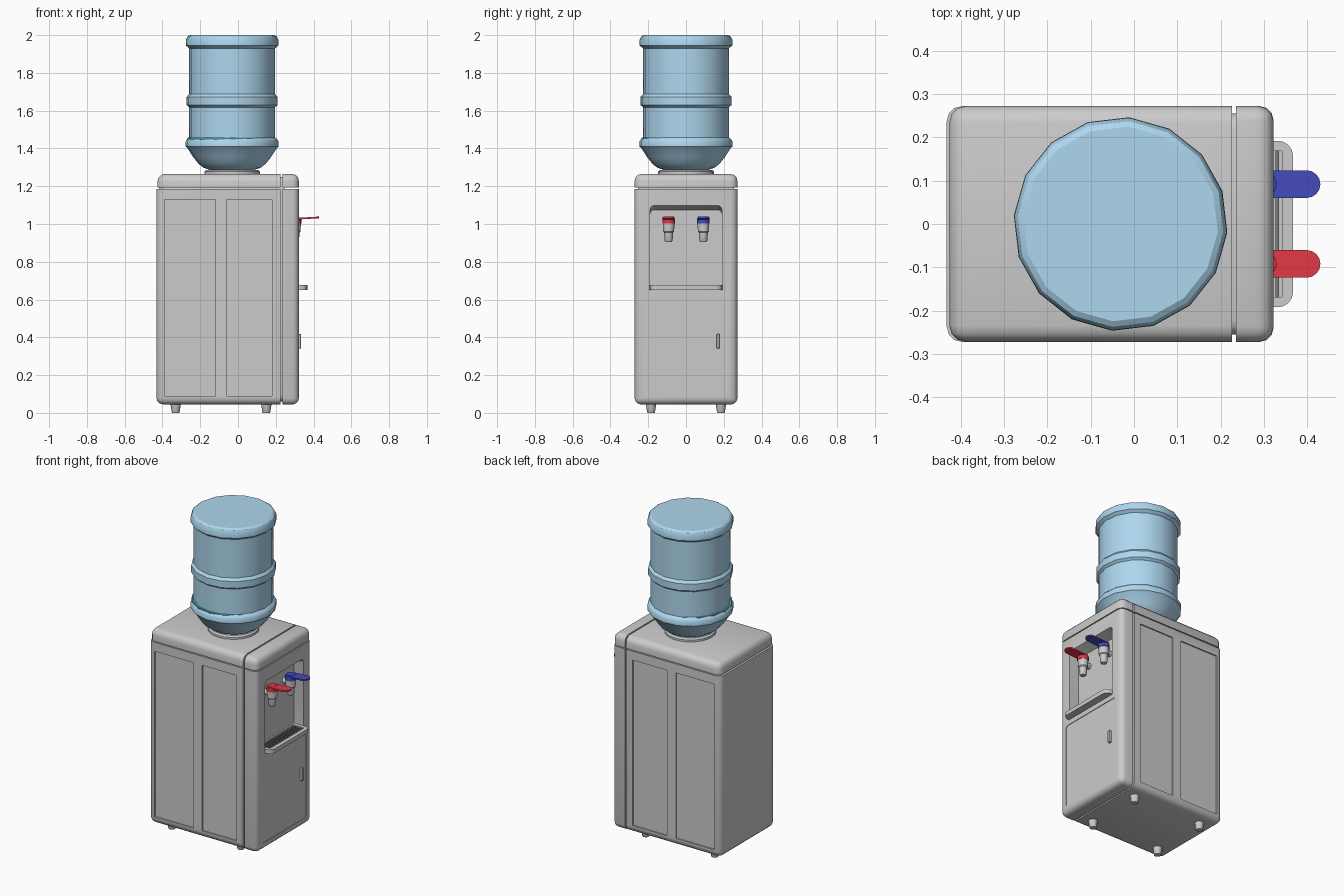
import bpy, bmesh, math
from mathutils import Vector, Matrix

if "Cube" in bpy.data.objects:
    bpy.data.objects.remove(bpy.data.objects["Cube"])


def material(name, rgb):
    m = bpy.data.materials.new(name)
    m.diffuse_color = (*rgb, 1)
    m.use_nodes = True
    m.node_tree.nodes["Principled BSDF"].inputs["Base Color"].default_value = m.diffuse_color
    return m


BLUE_PLASTIC = material("bottle_blue", (0.42, 0.68, 0.86))
WATER = material("water_teal", (0.1, 0.5, 0.5))
RED = material("hot_red", (0.75, 0.04, 0.06))
BLUE = material("cold_blue", (0.06, 0.07, 0.5))
DARK = material("grille_grey", (0.2, 0.2, 0.2))


def finish(name, bm, mat=None):
    bmesh.ops.recalc_face_normals(bm, faces=bm.faces)
    me = bpy.data.meshes.new(name)
    bm.to_mesh(me)
    bm.free()
    ob = bpy.data.objects.new(name, me)
    bpy.context.collection.objects.link(ob)
    if mat:
        me.materials.append(mat)
    return ob


def rbox(name, lo, hi, r=0, sharp="", mat=None, segs=3):
    """Box with rounded edges; edges lying on the 'sharp' sides (e.g. 'x+ z-') stay square."""
    bm = bmesh.new()
    lo, hi = Vector(lo), Vector(hi)
    size, mid = hi - lo, (hi + lo) / 2
    bmesh.ops.create_cube(bm, size=1, matrix=Matrix.Translation(mid) @ Matrix.Diagonal((*size, 1)))
    if r:
        planes = [("xyz".index(s[0]), hi if s[1] == "+" else lo) for s in sharp.split()]
        edges = [e for e in bm.edges if not any(
            all(abs(v.co[a] - p[a]) < 1e-5 for v in e.verts) for a, p in planes)]
        bmesh.ops.bevel(bm, geom=edges, offset=r, segments=segs, profile=0.5, affect='EDGES')
    return finish(name, bm, mat)


def lathe(name, profile, centre, n=16, mat=None, turn=0.0):
    """Revolve (radius, z) points about a vertical axis, capping both ends."""
    bm = bmesh.new()
    rings = [[bm.verts.new((centre[0] + r * math.cos(turn + k * math.tau / n),
                            centre[1] + r * math.sin(turn + k * math.tau / n), z))
              for k in range(n)] for r, z in profile]
    for a, b in zip(rings, rings[1:]):
        for k in range(n):
            bm.faces.new((a[k], a[(k + 1) % n], b[(k + 1) % n], b[k]))
    bm.faces.new(rings[0])
    bm.faces.new(rings[-1])
    return finish(name, bm, mat)


def cut(ob, cutter):
    mod = ob.modifiers.new("cut", 'BOOLEAN')
    mod.operation, mod.object, mod.solver = 'DIFFERENCE', cutter, 'EXACT'
    bpy.context.view_layer.objects.active = ob
    bpy.ops.object.modifier_apply(modifier=mod.name)
    bpy.data.objects.remove(cutter)


# Cabinet: inner core seen in the seams, rear body and rear lid
rbox("cabinet_core", (-0.415, -0.255, 0.06), (0.245, 0.255, 1.25), 0.035, "x+")
body = rbox("cabinet_body", (-0.432, -0.272, 0.045), (0.226, 0.272, 1.186), 0.035, "x+ z+")
rbox("cabinet_lid", (-0.426, -0.272, 1.192), (0.226, 0.272, 1.265), 0.038, "x+ z-")

# Two shallow pressed panels on each side wall
for s in (-1, 1):
    for x0, x1 in ((-0.39, -0.12), (-0.06, 0.18)):
        y = sorted((s * 0.264, s * 0.3))
        cut(body, rbox("panel_cutter", (x0, y[0], 0.09), (x1, y[1], 1.13)))

# Front panel with tap alcove (ceiling slopes up to the front) and door recess
front = rbox("front_panel", (0.235, -0.272, 0.045), (0.322, 0.272, 1.186), 0.032, "x- z+")
rbox("front_cap", (0.235, -0.272, 1.192), (0.322, 0.272, 1.265), 0.036, "x- z-")
alcove = rbox("alcove_cutter", (0.255, -0.19, 0.655), (0.34, 0.19, 1.105), 0.022, "x- x+ z-")
for v in alcove.data.vertices:
    if v.co.x < 0.3 and v.co.z > 0.9:
        v.co.z -= 0.03
cut(front, alcove)
cut(front, rbox("door_cutter", (0.318, -0.22, 0.09), (0.34, 0.22, 0.62), 0.02, "x- x+"))

# Door handle
rbox("door_handle", (0.31, 0.162, 0.34), (0.334, 0.178, 0.418), 0.003, "x-", segs=1)

# Drip tray with sunken grille
tray = rbox("drip_tray", (0.25, -0.192, 0.65), (0.367, 0.192, 0.676), 0.035, "x- z- z+", segs=4)
cut(tray, rbox("tray_cutter", (0.265, -0.168, 0.66), (0.342, 0.168, 0.7)))
for i in range(4):
    x = 0.272 + i * 0.018
    rbox("tray_slat", (x, -0.168, 0.658), (x + 0.009, 0.168, 0.671), mat=DARK)


# Taps: spout, wall stem, coloured cap and lever
def lever(name, y, mat):
    bm = bmesh.new()
    arc = [(0.398 + 0.032 * math.cos(a), y + 0.032 * math.sin(a))
           for a in (math.radians(-90 + 22.5 * k) for k in range(9))]
    outline = [(0.29, y - 0.032)] + arc + [(0.29, y + 0.032)]
    f = bm.faces.new([bm.verts.new((px, py, 1.022 + (px - 0.29) * 0.06)) for px, py in outline])
    top = bmesh.ops.extrude_face_region(bm, geom=[f])["geom"]
    bmesh.ops.translate(bm, vec=(0, 0, 0.009), verts=[v for v in top if isinstance(v, bmesh.types.BMVert)])
    finish(name, bm, mat)


for label, y, mat in (("hot", -0.092, RED), ("cold", 0.092, BLUE)):
    lathe(label + "_tap_spout", [(0.017, 0.905), (0.021, 0.912), (0.024, 0.955), (0.029, 0.96),
                                 (0.031, 1.004)], (0.302, y), 12)
    lathe(label + "_tap_cap", [(0.033, 1.002), (0.033, 1.026), (0.026, 1.034)], (0.302, y), 16, mat)
    lever(label + "_tap_lever", y, mat)
    bm = bmesh.new()
    bmesh.ops.create_cone(bm, cap_ends=True, segments=12, radius1=0.018, radius2=0.018, depth=0.06,
                          matrix=Matrix.Translation((0.278, y, 0.982)) @ Matrix.Rotation(math.pi / 2, 4, 'Y'))
    finish(label + "_tap_stem", bm)

# Feet
for x in (-0.33, 0.15):
    for y in (-0.185, 0.185):
        lathe("foot", [(0.019, 0), (0.021, 0.004), (0.028, 0.05)], (x, y), 12)

# Bottle collar, bottle and the water line inside it
C = (-0.031, 0.0)
lathe("bottle_collar", [(0.147, 1.255), (0.147, 1.277), (0.138, 1.286), (0.11, 1.286)], C, 24)
lathe("water_bottle", [(0.105, 1.275), (0.125, 1.289), (0.15, 1.297), (0.178, 1.318), (0.205, 1.352),
                       (0.238, 1.402), (0.247, 1.41), (0.247, 1.437), (0.24, 1.448), (0.228, 1.458),
                       (0.228, 1.618), (0.242, 1.63), (0.242, 1.672), (0.228, 1.688), (0.228, 1.93),
                       (0.246, 1.945), (0.246, 1.975), (0.238, 1.992), (0.225, 2.0)],
      C, 16, BLUE_PLASTIC, math.radians(-4.6))
lathe("water", [(0.12, 1.3), (0.19, 1.345), (0.226, 1.41), (0.231, 1.448), (0.231, 1.457)],
      (-0.037, -0.005), 16, WATER)

# Smooth shading with crisp edges
bpy.ops.object.select_all(action='SELECT')
bpy.context.view_layer.objects.active = body
bpy.ops.object.shade_smooth_by_angle(angle=math.radians(32))
